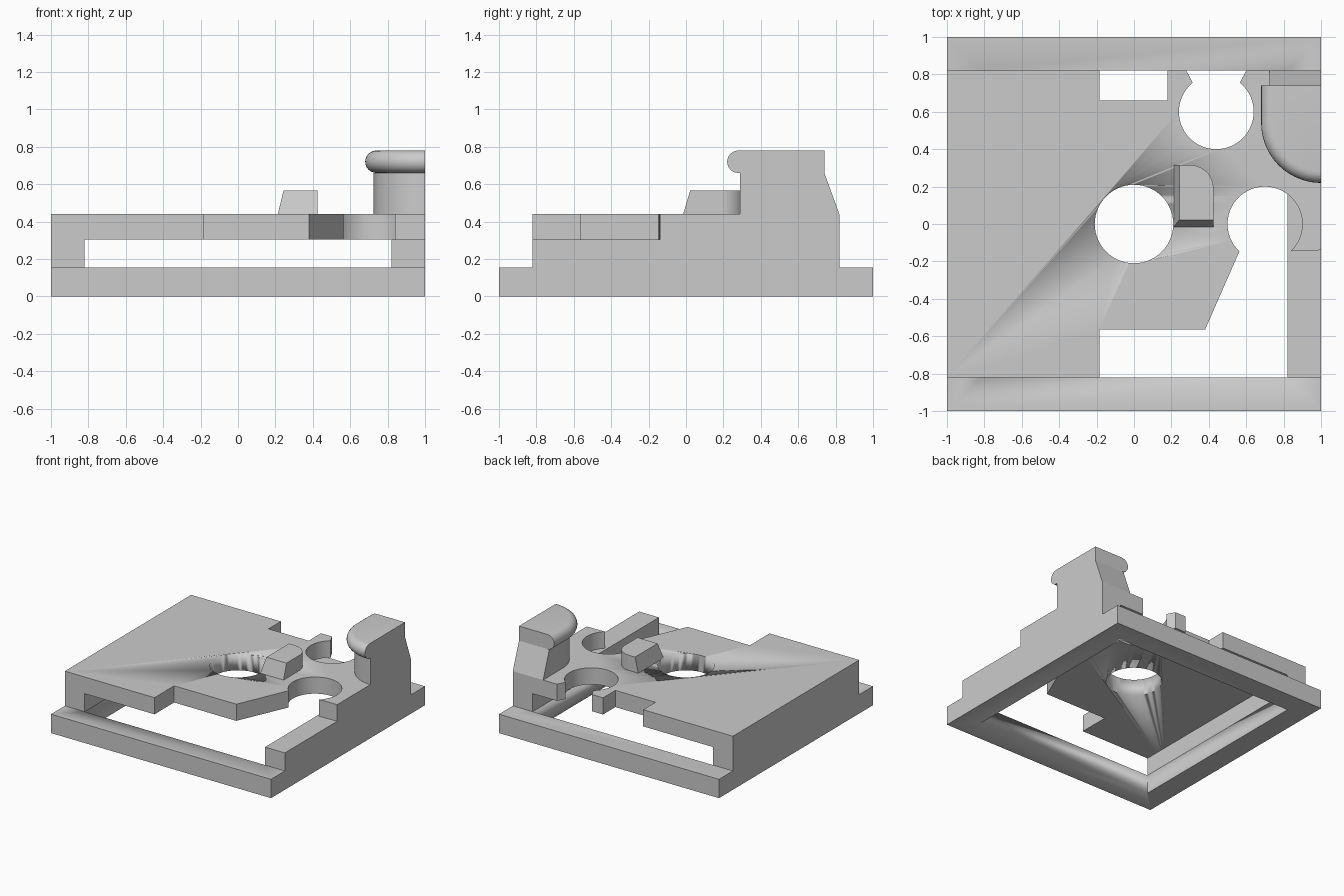
import bpy, bmesh
from math import sin, cos, radians

cube = bpy.data.objects.get("Cube")
if cube:
    bpy.data.objects.remove(cube, do_unlink=True)

grey = bpy.data.materials.new("plain grey")
grey.use_nodes = True
grey.diffuse_color = (0.6, 0.6, 0.6, 1)
grey.node_tree.nodes["Principled BSDF"].inputs["Base Color"].default_value = (0.6, 0.6, 0.6, 1)


def arc(cx, cy, r, start, end, steps=40):
    """Points along an arc, angles in degrees."""
    angles = [radians(start + (end - start) * i / steps) for i in range(steps + 1)]
    return [(cx + r * cos(a), cy + r * sin(a)) for a in angles]


def rect(x0, y0, x1, y1):
    return [(x0, y0), (x1, y0), (x1, y1), (x0, y1)]


def loft(name, levels):
    """Skin a stack of (outline, z) levels and cap both ends."""
    bm = bmesh.new()
    rings = [[bm.verts.new((x, y, z)) for x, y in outline] for outline, z in levels]
    count = len(rings[0])
    for low, high in zip(rings, rings[1:]):
        for i in range(count):
            j = (i + 1) % count
            bm.faces.new((low[i], low[j], high[j], high[i]))
    bm.faces.new(rings[0][::-1])
    bm.faces.new(rings[-1])
    bmesh.ops.recalc_face_normals(bm, faces=bm.faces)
    mesh = bpy.data.meshes.new(name)
    bm.to_mesh(mesh)
    bm.free()
    mesh.materials.append(grey)
    obj = bpy.data.objects.new(name, mesh)
    bpy.context.collection.objects.link(obj)
    bpy.ops.object.select_all(action='DESELECT')
    obj.select_set(True)
    bpy.context.view_layer.objects.active = obj
    bpy.ops.object.shade_smooth_by_angle(angle=radians(30))
    return obj


def cut(obj, outline):
    """Cut an outline straight down through an object."""
    cutter = loft(obj.name + "_cutter", [(outline, -0.2), (outline, 1)])
    mod = obj.modifiers.new("opening", 'BOOLEAN')
    mod.operation = 'DIFFERENCE'
    mod.solver = 'EXACT'
    mod.object = cutter
    bpy.context.view_layer.objects.active = obj
    bpy.ops.object.modifier_apply(modifier=mod.name)
    bpy.data.objects.remove(cutter, do_unlink=True)


FRAME_TOP, PLATE_LOW, PLATE_TOP, LIP_LOW = 0.155, 0.303, 0.44, 0.66
IN = 0.82

# Square base frame
frame = rect(-1, -1, 1, 1)
base = loft("base_frame", [(frame, 0), (frame, FRAME_TOP)])
cut(base, rect(-IN, -IN, IN, IN))

# Side walls carrying the plate
for name, x in (("left_wall", IN), ("right_wall", -1)):
    wall = rect(x, -IN, x + 1 - IN, IN)
    loft(name, [(wall, FRAME_TOP), (wall, PLATE_LOW)])

# Top plate with its notches and open round sockets
outline = [(-1, -IN), (-0.185, -IN), (-0.185, -0.565), (0.38, -0.565)]
outline += arc(0.7, 0, 0.2, 227, -46)
outline += [(1, -0.14), (1, IN), (0.6, IN)]
outline += arc(0.44, 0.6, 0.2, 51, -231)
outline += [(0.28, IN), (0.18, IN), (0.18, 0.66), (-0.185, 0.66), (-0.185, IN), (-1, IN)]
plate = loft("top_plate", [(outline, PLATE_LOW), (outline, PLATE_TOP)])
cut(plate, arc(0, 0, 0.21, 0, 354, 59))


# Corner post with a sloping back
def corner(cy, r, back):
    return [(1, back), (1 - r, back)] + arc(1, cy, r, 180, 270, 24)


loft("corner_post", [(corner(0.565, 0.275, IN), PLATE_TOP), (corner(0.565, 0.275, 0.74), LIP_LOW)])

# Half-round lip on the post
R = 0.06
tilts = [radians(-90 + 15 * i) for i in range(13)]
loft("post_lip", [(corner(0.54, 0.26 + R * cos(t), 0.74), LIP_LOW + R + R * sin(t)) for t in tilts])


# Small stop block, sloped on two sides with one rounded corner
def block(x, y):
    return [(x, y), (0.425, y)] + arc(0.3, 0.19, 0.125, 0, 90, 16) + [(x, 0.315)]


loft("stop_block", [(block(0.213, -0.015), PLATE_TOP), (block(0.243, 0.022), 0.565)])
